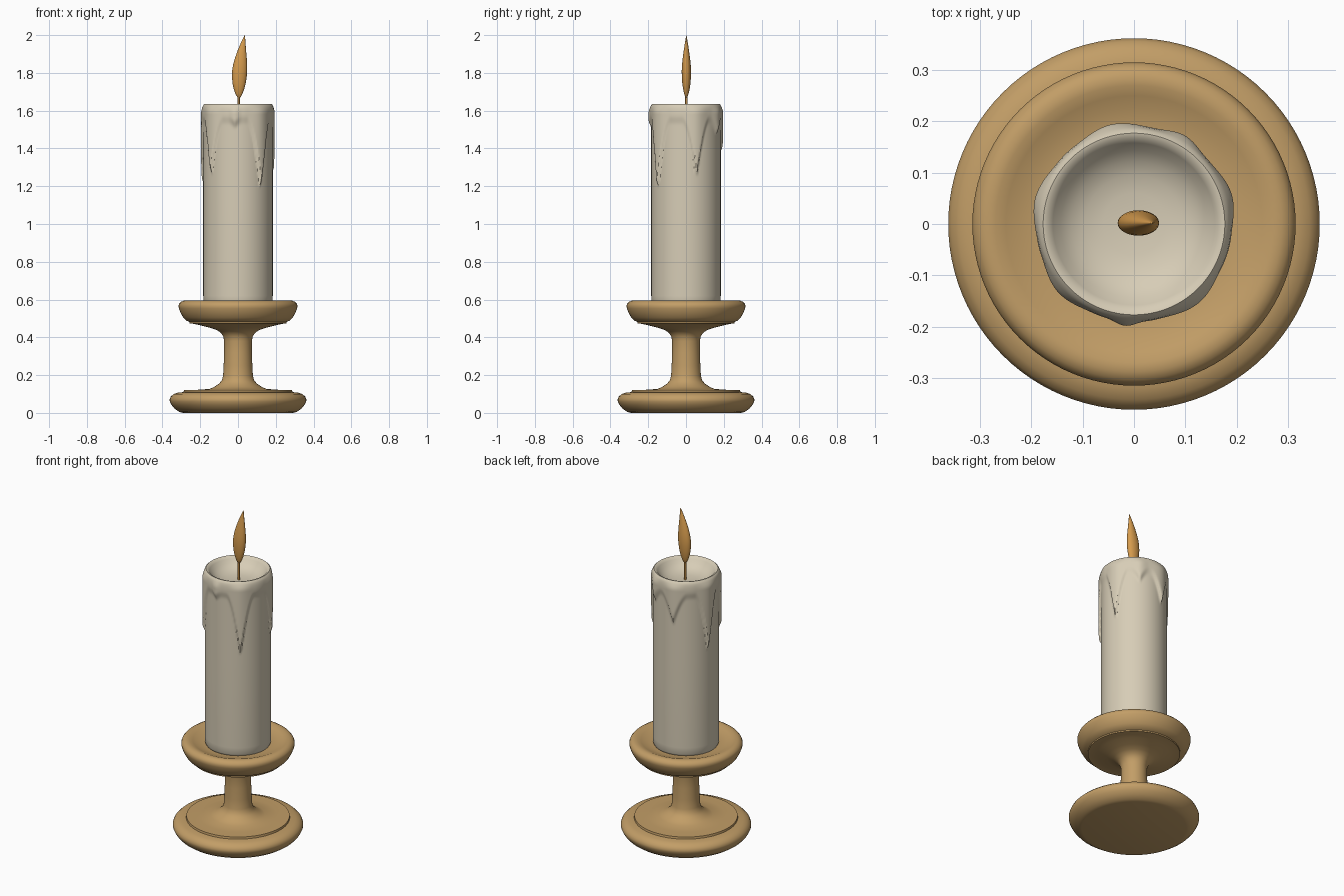
import bpy, bmesh, math


def material(name, rgb):
    m = bpy.data.materials.new(name)
    m.diffuse_color = (*rgb, 1.0)
    return m


WOOD = material("tan wood", (0.54, 0.34, 0.135))
WAX = material("cream wax", (0.68, 0.61, 0.47))
FLAME = material("amber flame", (0.67, 0.33, 0.075))


def lathe(name, profile, mat, n=96, place=None, angle=35):
    """Spin (radius, z) points about z; place() may reshape each point."""
    place = place or (lambda r, z, a: (r * math.cos(a), r * math.sin(a), z))
    bm = bmesh.new()
    rows = []
    for r, z in profile:
        if r == 0:
            rows.append([bm.verts.new(place(0, z, 0))] * n)
        else:
            rows.append([bm.verts.new(place(r, z, 2 * math.pi * i / n)) for i in range(n)])
    for low, high in zip(rows, rows[1:]):
        for i in range(n):
            j = (i + 1) % n
            loop = list(dict.fromkeys((low[i], low[j], high[j], high[i])))
            bm.faces.new(loop)
    bmesh.ops.recalc_face_normals(bm, faces=bm.faces)
    mesh = bpy.data.meshes.new(name)
    bm.to_mesh(mesh)
    bm.free()
    mesh.materials.append(mat)
    obj = bpy.data.objects.new(name, mesh)
    bpy.context.collection.objects.link(obj)
    bpy.ops.object.select_all(action='DESELECT')
    obj.select_set(True)
    bpy.context.view_layer.objects.active = obj
    bpy.ops.object.shade_smooth_by_angle(angle=math.radians(angle))
    return obj


# turned holder: foot, raised disc, stem and dish in one profile
lathe("candle_holder", [
    (0, 0), (0.29, 0), (0.31, 0.005), (0.335, 0.022), (0.352, 0.042), (0.361, 0.06),
    (0.362, 0.072), (0.356, 0.086), (0.342, 0.099), (0.32, 0.107), (0.288, 0.11),
    (0.286, 0.122), (0.278, 0.122), (0.22, 0.122), (0.15, 0.127), (0.125, 0.138),
    (0.1, 0.155), (0.086, 0.172), (0.079, 0.195), (0.076, 0.25), (0.073, 0.32),
    (0.073, 0.38), (0.078, 0.405), (0.092, 0.425), (0.115, 0.44), (0.15, 0.451),
    (0.20, 0.464), (0.245, 0.473), (0.256, 0.473), (0.256, 0.481), (0.272, 0.488),
    (0.29, 0.505), (0.304, 0.53), (0.313, 0.553), (0.315, 0.567), (0.311, 0.578),
    (0.302, 0.588), (0.288, 0.594), (0.27, 0.594), (0.25, 0.586), (0.225, 0.577),
    (0.195, 0.571), (0.15, 0.568), (0, 0.568)], WOOD)

# wax drips: (direction in degrees, half width, tip height)
DRIPS = [(-51, 0.42, 1.17), (17, 0.40, 1.23), (103, 0.42, 1.36),
         (165, 0.42, 1.18), (-138, 0.40, 1.24), (60, 0.3, 1.46), (-95, 0.2, 1.50)]


def smooth(t):
    t = max(0.0, min(1.0, t))
    return t * t * (3 - 2 * t)


def wax_point(r, z, a):
    edge, ridge = 1.525, 0.0
    for deg, width, tip in DRIPS:
        d = (a - math.radians(deg) + math.pi) % (2 * math.pi) - math.pi
        t = max(0.0, 1 - abs(d) / width)
        edge = min(edge, 1.525 - (1.525 - tip) * t ** 1.7)
        ridge = max(ridge, smooth(t))
    if r > 0.17 and z > 1.1:
        fade = 1 - smooth((z - 1.59) / 0.045)
        r += (0.007 + 0.008 * ridge) * smooth((z - edge) / 0.05) * fade
    return r * math.cos(a), r * math.sin(a), z


# candle with drips outside and a melted bowl on top
side = [(0.184, 1.14 + 0.01 * i) for i in range(47)]
lathe("candle", [(0, 0.558), (0.16, 0.558), (0.175, 0.563), (0.183, 0.58), (0.184, 0.62)]
      + side + [(0.185, 1.61), (0.185, 1.62), (0.183, 1.63), (0.177, 1.636), (0.168, 1.634),
                (0.158, 1.622), (0.143, 1.604), (0.122, 1.587), (0.095, 1.575),
                (0.06, 1.568), (0, 1.566)], WAX, n=160, place=wax_point, angle=50)

# wick
lathe("wick", [(0, 1.56), (0.006, 1.56), (0.006, 1.70), (0, 1.70)], FLAME, n=12,
      place=lambda r, z, a: (0.004 + r * math.cos(a), 0.002 + r * math.sin(a), z))


# flame: flattened teardrop leaning to the right at the tip
def flame_point(r, z, a):
    t = (z - 1.665) / 0.335
    lean = 0.005 + 0.031 * t ** 2.5
    return lean + r * math.cos(a), 0.002 + 0.62 * r * math.sin(a), z


lathe("flame", [(0, 1.665), (0.009, 1.672), (0.019, 1.69), (0.028, 1.715), (0.035, 1.745),
                (0.039, 1.78), (0.040, 1.81), (0.037, 1.845), (0.031, 1.88),
                (0.022, 1.92), (0.012, 1.96), (0.004, 1.99), (0, 2.0)],
      FLAME, n=32, place=flame_point, angle=60)
